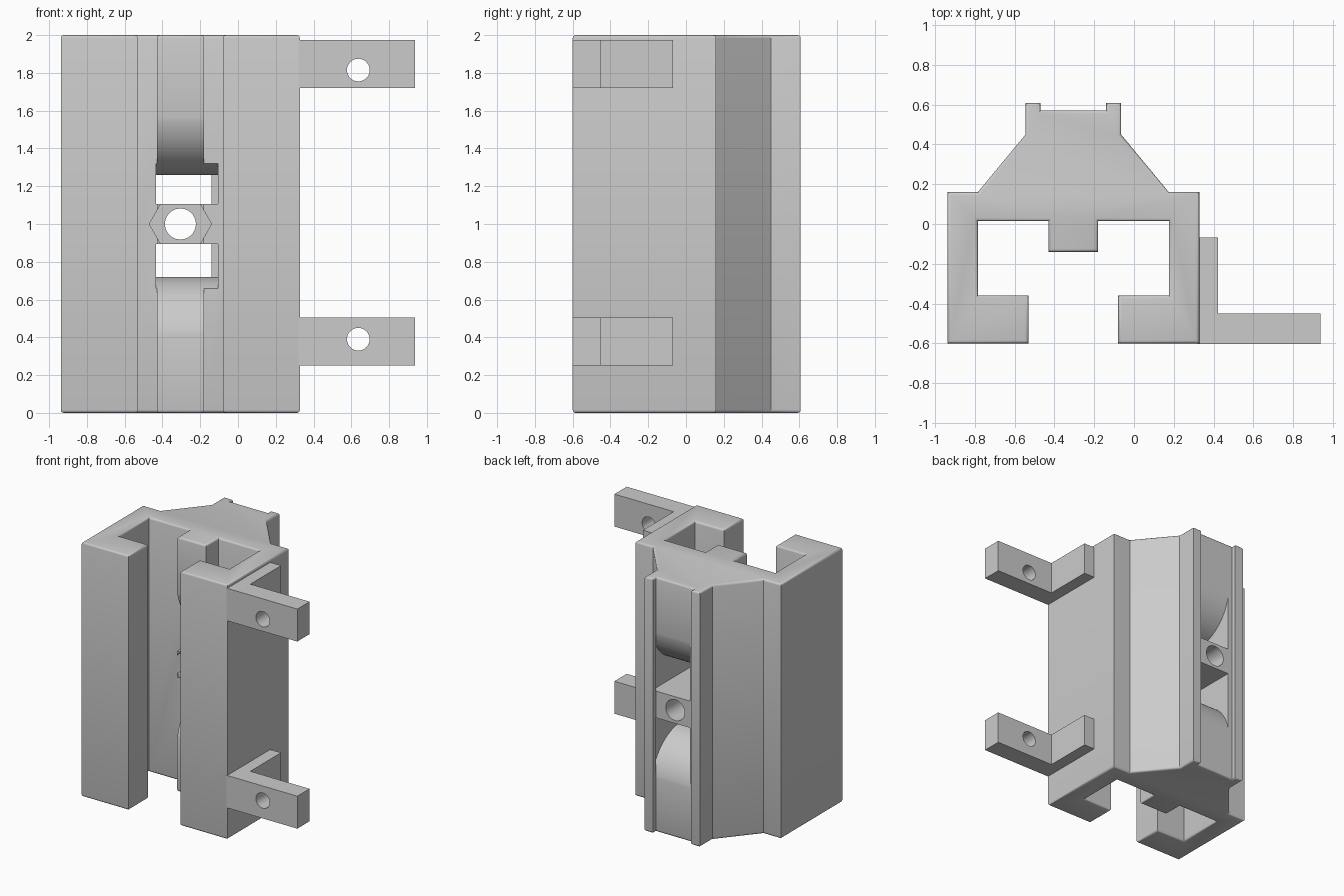
import bpy, bmesh, math
from mathutils import Vector

cube = bpy.data.objects.get("Cube")
if cube:
    bpy.data.objects.remove(cube, do_unlink=True)

grey = bpy.data.materials.new("light_grey")
grey.use_nodes = True
grey.diffuse_color = (0.6, 0.6, 0.6, 1)
grey.node_tree.nodes["Principled BSDF"].inputs["Base Color"].default_value = (0.6, 0.6, 0.6, 1)


def prism(name, outline, axis, lo, hi, bevel=0.0):
    """Extrude a closed 2D outline along an axis, optionally rounding the end rims."""
    place = {"x": lambda a, b, t: (t, a, b),
             "y": lambda a, b, t: (a, t, b),
             "z": lambda a, b, t: (a, b, t)}[axis]
    bm = bmesh.new()
    base = bm.faces.new([bm.verts.new(place(a, b, lo)) for a, b in outline])
    ext = bmesh.ops.extrude_face_region(bm, geom=[base], use_keep_orig=True)
    top = [g for g in ext["geom"] if isinstance(g, bmesh.types.BMVert)]
    bmesh.ops.translate(bm, verts=top, vec=Vector(place(0, 0, hi - lo)))
    bmesh.ops.recalc_face_normals(bm, faces=bm.faces)
    if bevel:
        k = "xyz".index(axis)
        rims = [e for e in bm.edges if abs(e.verts[0].co[k] - e.verts[1].co[k]) < 1e-6]
        bmesh.ops.bevel(bm, geom=rims, offset=bevel, segments=3, profile=0.5, affect="EDGES")
    mesh = bpy.data.meshes.new(name)
    bm.to_mesh(mesh)
    bm.free()
    mesh.materials.append(grey)
    obj = bpy.data.objects.new(name, mesh)
    bpy.context.collection.objects.link(obj)
    return obj


def circle(cx, cy, r, n):
    return [(cx + r * math.cos(math.tau * i / n), cy + r * math.sin(math.tau * i / n))
            for i in range(n)]


def box(a0, b0, a1, b1):
    return [(a0, b0), (a1, b0), (a1, b1), (a0, b1)]


def cut(obj, cutters):
    bpy.ops.object.select_all(action="DESELECT")
    bpy.context.view_layer.objects.active = obj
    obj.select_set(True)
    for c in cutters:
        mod = obj.modifiers.new("cut", "BOOLEAN")
        mod.operation, mod.solver, mod.object = "DIFFERENCE", "EXACT", c
        bpy.ops.object.modifier_apply(modifier=mod.name)
        bpy.data.objects.remove(c, do_unlink=True)
    bpy.ops.object.shade_smooth_by_angle(angle=math.radians(35))


# Main channel body: half outline mirrored about its own centre line
MID = -0.305
half = [(0.125, -0.14), (0.125, 0.015), (0.48, 0.015), (0.48, -0.36), (0.225, -0.36),
        (0.225, -0.6), (0.633, -0.6), (0.633, 0.16), (0.48, 0.16), (0.24, 0.45),
        (0.24, 0.607), (0.165, 0.607), (0.165, 0.57)]
outline = [(MID + x, y) for x, y in half] + [(MID - x, y) for x, y in reversed(half)]
body = prism("channel_body", outline, "z", 0, 2, bevel=0.016)

# Strap windows with round ends, either side of the bridge
R, CY, BACK = 0.36, 0.215, 0.571


def window(name, bridge_z, centre_z, sign):
    end = math.asin((BACK - CY) / R)
    arc = []
    for i in range(41):
        a = end + (-math.pi / 2 - end) * i / 40
        arc.append((CY + R * math.sin(a), centre_z - sign * R * math.cos(a)))
    return prism(name, [(CY - R, bridge_z), (BACK, bridge_z)] + arc, "x", -0.433, -0.107)


cut(body, [window("upper_window_cutter", 1.105, 1.62, 1),
           window("lower_window_cutter", 0.895, 0.36, -1),
           prism("nut_pocket_cutter", circle(MID, 1, 0.165, 6), "y", -0.3, 0.1),
           prism("bolt_hole_cutter", circle(MID, 1, 0.082, 40), "y", -0.3, 0.8)])

# Two L-shaped mounting brackets with screw holes
ell = [(0.32, -0.602), (0.937, -0.602), (0.937, -0.45), (0.422, -0.45),
       (0.422, -0.068), (0.32, -0.068)]
for name, z0, z1, hole_z in (("lower_bracket", 0.25, 0.505, 0.39),
                             ("upper_bracket", 1.72, 1.975, 1.815)):
    bracket = prism(name, ell, "z", z0, z1)
    cut(bracket, [prism("screw_hole_cutter", circle(0.637, hole_z, 0.06, 32), "y", -0.8, -0.3)])
